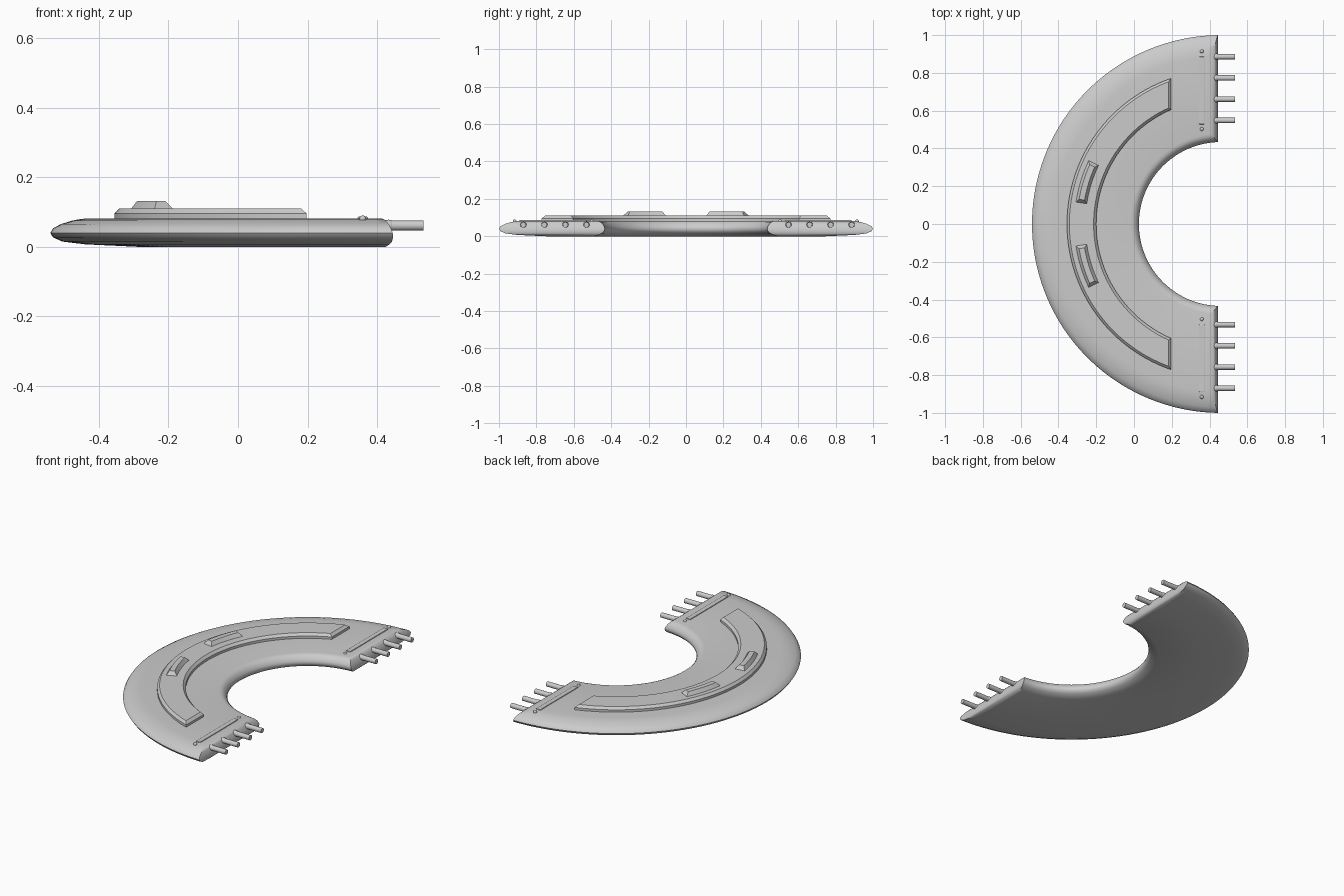
import bpy, bmesh, math

if "Cube" in bpy.data.objects:
    bpy.data.objects.remove(bpy.data.objects["Cube"])

CX = 0.46   # centre of all the arcs on the x axis


def finish(bm, name, angle=35):
    bmesh.ops.recalc_face_normals(bm, faces=bm.faces[:])
    me = bpy.data.meshes.new(name)
    bm.to_mesh(me)
    bm.free()
    ob = bpy.data.objects.new(name, me)
    bpy.context.collection.objects.link(ob)
    bpy.ops.object.select_all(action='DESELECT')
    ob.select_set(True)
    bpy.context.view_layer.objects.active = ob
    bpy.ops.object.shade_smooth_by_angle(angle=math.radians(angle))
    return ob


def arc_solid(name, levels, n, span, angle=35):
    """Loft arc outlines (z, inner r, outer r, end) ; span(r, end) gives start/end angles."""
    bm = bmesh.new()
    rows = []
    for z, ri, ro, end in levels:
        row = []
        for r in (ro, ri):
            a0, a1 = span(r, end)
            row.append([bm.verts.new((CX + r * math.cos(a0 + (a1 - a0) * i / n),
                                      r * math.sin(a0 + (a1 - a0) * i / n), z))
                        for i in range(n + 1)])
        rows.append(row[0] + row[1][::-1])
    m = 2 * (n + 1)
    for a, b in zip(rows, rows[1:]):
        for i in range(m):
            j = (i + 1) % m
            bm.faces.new((a[i], a[j], b[j], b[i]))
    for row in (rows[0], rows[-1]):
        for i in range(n):
            bm.faces.new((row[i], row[i + 1], row[m - 2 - i], row[m - 1 - i]))
    return finish(bm, name, angle)


def cut_at_x(r, x):
    a = math.acos((x - CX) / r)
    return a, 2 * math.pi - a


# Half-ring body with rounded rims and flat-cut ends
arc_solid("half_ring_body", [
    (0.000, 0.490, 0.75, 0.425), (0.007, 0.470, 0.90, 0.436),
    (0.015, 0.450, 0.965, 0.443), (0.027, 0.438, 0.992, 0.446),
    (0.040, 0.434, 1.000, 0.445), (0.053, 0.438, 0.992, 0.440),
    (0.065, 0.446, 0.970, 0.434), (0.075, 0.456, 0.938, 0.426),
    (0.080, 0.467, 0.912, 0.418), (0.082, 0.480, 0.885, 0.408)], 96, cut_at_x)

# Raised curved panel with bevelled top edge
arc_solid("raised_panel", [
    (0.070, 0.660, 0.815, 0.197), (0.096, 0.660, 0.815, 0.197),
    (0.110, 0.674, 0.802, 0.182)], 72, cut_at_x, 25)

# Two tapered blocks on the panel
for side, mid in (("back", 162.9), ("front", 197.1)):
    def wedge(r, half, mid=mid):
        return math.radians(mid - half), math.radians(mid + half)
    arc_solid(side + "_block", [
        (0.100, 0.718, 0.776, 8.5), (0.110, 0.718, 0.776, 8.5),
        (0.131, 0.733, 0.762, 7.2)], 10, wedge, 25)


def pin(y, i):
    # Connector pin, with a domed root in the ring end
    bpy.ops.mesh.primitive_cylinder_add(vertices=20, radius=0.0145, depth=0.155,
                                        location=(0.4565, y, 0.061),
                                        rotation=(0, math.pi / 2, 0))
    bpy.context.object.name = f"connector_pin_{i}"
    bpy.ops.object.shade_smooth_by_angle(angle=math.radians(35))
    bpy.ops.mesh.primitive_uv_sphere_add(segments=16, ring_count=8, radius=0.017,
                                         location=(0.433, y, 0.061))
    bpy.context.object.name = f"pin_collar_{i}"
    bpy.context.object.scale = (1.2, 1, 1)
    bpy.ops.object.shade_smooth()


for s in (0, 1):
    centre = 0.717 if s == 0 else -0.701
    for k in range(4):
        pin(centre + (k - 1.5) * 0.1125, s * 4 + k)

    # Long thin strip beside the pins
    bpy.ops.mesh.primitive_cube_add(size=1, location=(0.359, centre - 0.01, 0.080))
    strip = bpy.context.object
    strip.name = f"end_strip_{s}"
    strip.scale = (0.030, 0.358, 0.014)
    bpy.ops.object.transform_apply(location=False, rotation=False, scale=True)
    bev = strip.modifiers.new("bevel", 'BEVEL')
    bev.width = 0.004
    bev.segments = 2

    # Small studs at both ends of the strip
    for d in (-0.215, 0.197):
        bpy.ops.mesh.primitive_uv_sphere_add(segments=16, ring_count=8, radius=0.010,
                                             location=(0.359, centre + d, 0.080))
        bpy.context.object.name = f"strip_stud_{s}_{'a' if d < 0 else 'b'}"
        bpy.ops.object.shade_smooth()
